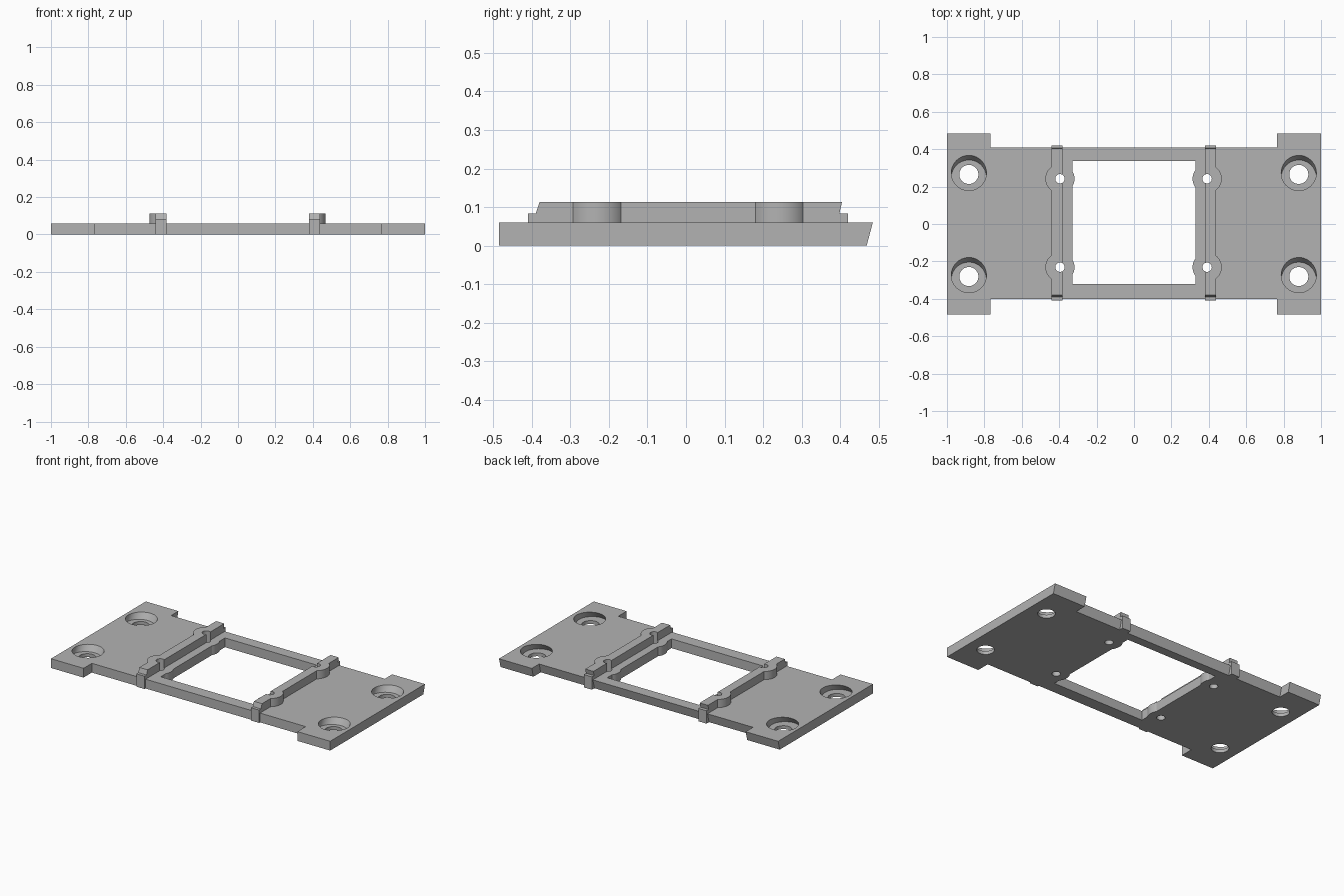
import bpy, bmesh, math

if "Cube" in bpy.data.objects:
    bpy.data.objects.remove(bpy.data.objects["Cube"])

grey = bpy.data.materials.new("mid_grey")
grey.diffuse_color = (0.45, 0.45, 0.45, 1)
grey.use_nodes = True
grey.node_tree.nodes["Principled BSDF"].inputs["Base Color"].default_value = grey.diffuse_color


def loft(name, lower, upper):
    """Closed solid between two matching loops of 3D points."""
    bm = bmesh.new()
    a = [bm.verts.new(p) for p in lower]
    b = [bm.verts.new(p) for p in upper]
    n = len(a)
    bm.faces.new(a)
    bm.faces.new(b)
    for i in range(n):
        j = (i + 1) % n
        bm.faces.new((a[i], a[j], b[j], b[i]))
    bmesh.ops.recalc_face_normals(bm, faces=bm.faces[:])
    me = bpy.data.meshes.new(name)
    bm.to_mesh(me)
    bm.free()
    ob = bpy.data.objects.new(name, me)
    bpy.context.collection.objects.link(ob)
    me.materials.append(grey)
    return ob


def disc(x, y, z, r, n=40):
    return [(x + r * math.cos(2 * math.pi * i / n),
             y + r * math.sin(2 * math.pi * i / n), z) for i in range(n)]


def prism(name, pts, z0, z1):
    return loft(name, [(x, y, z0) for x, y in pts], [(x, y, z1) for x, y in pts])


def boolean(target, tool, op):
    m = target.modifiers.new("cut", 'BOOLEAN')
    m.operation, m.solver, m.object = op, 'EXACT', tool
    bpy.context.view_layer.objects.active = target
    bpy.ops.object.modifier_apply(modifier=m.name)
    bpy.data.objects.remove(tool, do_unlink=True)


T = 0.06          # plate thickness
TOP = 0.113       # rail height
LEAN = 0.016      # back edges lean outward towards the top
SCREW_Y = (0.242, -0.231)
BOSS_R = 0.078

# Base plate with four corner tabs and a leaning back edge
outline = [(-1, -0.485), (-0.767, -0.485), (-0.767, -0.4), (0.765, -0.4),
           (0.765, -0.485), (1, -0.485), (1, 0.485), (0.765, 0.485),
           (0.765, 0.41), (-0.767, 0.41), (-0.767, 0.485), (-1, 0.485)]
plate = loft("base_plate",
             [(x, y - (LEAN if y > 0 else 0), 0) for x, y in outline],
             [(x, y, T) for x, y in outline])

# Central window
window = [(-0.329, -0.321), (0.329, -0.321), (0.329, 0.337), (-0.329, 0.337)]
boolean(plate, prism("window_cutter", window, -0.1, 0.2), 'DIFFERENCE')

# Counterbored mounting holes, the bores leaning forward
for x in (-0.883, 0.881):
    for y in (0.273, -0.273):
        depth, over, lean = 0.038, 0.02, 0.65
        bore = loft("bore_cutter",
                    disc(x, y - depth * lean, T - depth, 0.094),
                    disc(x, y + over * lean, T + over, 0.094))
        boolean(plate, bore, 'DIFFERENCE')
        hole = loft("hole_cutter", disc(x, y - 0.008, -0.1, 0.051),
                    disc(x, y - 0.008, 0.2, 0.051))
        boolean(plate, hole, 'DIFFERENCE')

# Rail side profile: clips over both plate edges, bevelled upper ends
profile = [(-0.41, 0), (-0.4, 0), (-0.4, T), (0.41, T), (0.41 - LEAN, 0),
           (0.42, 0), (0.42, 0.083), (0.398, 0.083), (0.405, TOP),
           (-0.38, TOP), (-0.39, 0.083), (-0.41, 0.083)]

for side, inner, outer, cx in (("left", -0.382, -0.441, -0.396),
                               ("right", 0.38, 0.438, 0.391)):
    s = -1 if side == "left" else 1
    rail = loft(side + "_rail", [(inner, y, z) for y, z in profile],
                [(outer, y, z) for y, z in profile])
    for y in SCREW_Y:
        # Rounded screw boss: outer half on the rail, full disc in the plate
        pts = [(cx + s * 0.005, y - BOSS_R + 0.012)]
        pts = [(cx + s * BOSS_R * math.cos(a), y + BOSS_R * math.sin(a))
               for a in [math.radians(-80 + 8 * i) for i in range(21)]]
        boolean(rail, prism("boss", pts, T, TOP), 'UNION')
        boolean(plate, loft("boss", disc(cx, y, 0, BOSS_R), disc(cx, y, T, BOSS_R)), 'UNION')
        # Screw hole through rail and plate
        for part in (rail, plate):
            boolean(part, loft("screw_cutter", disc(cx, y, -0.1, 0.025, 24),
                               disc(cx, y, 0.2, 0.025, 24)), 'DIFFERENCE')

# Smooth the bores, keep the hard edges
for ob in list(bpy.data.objects):
    ob.select_set(True)
    bpy.context.view_layer.objects.active = ob
bpy.ops.object.shade_smooth_by_angle(angle=math.radians(30))
